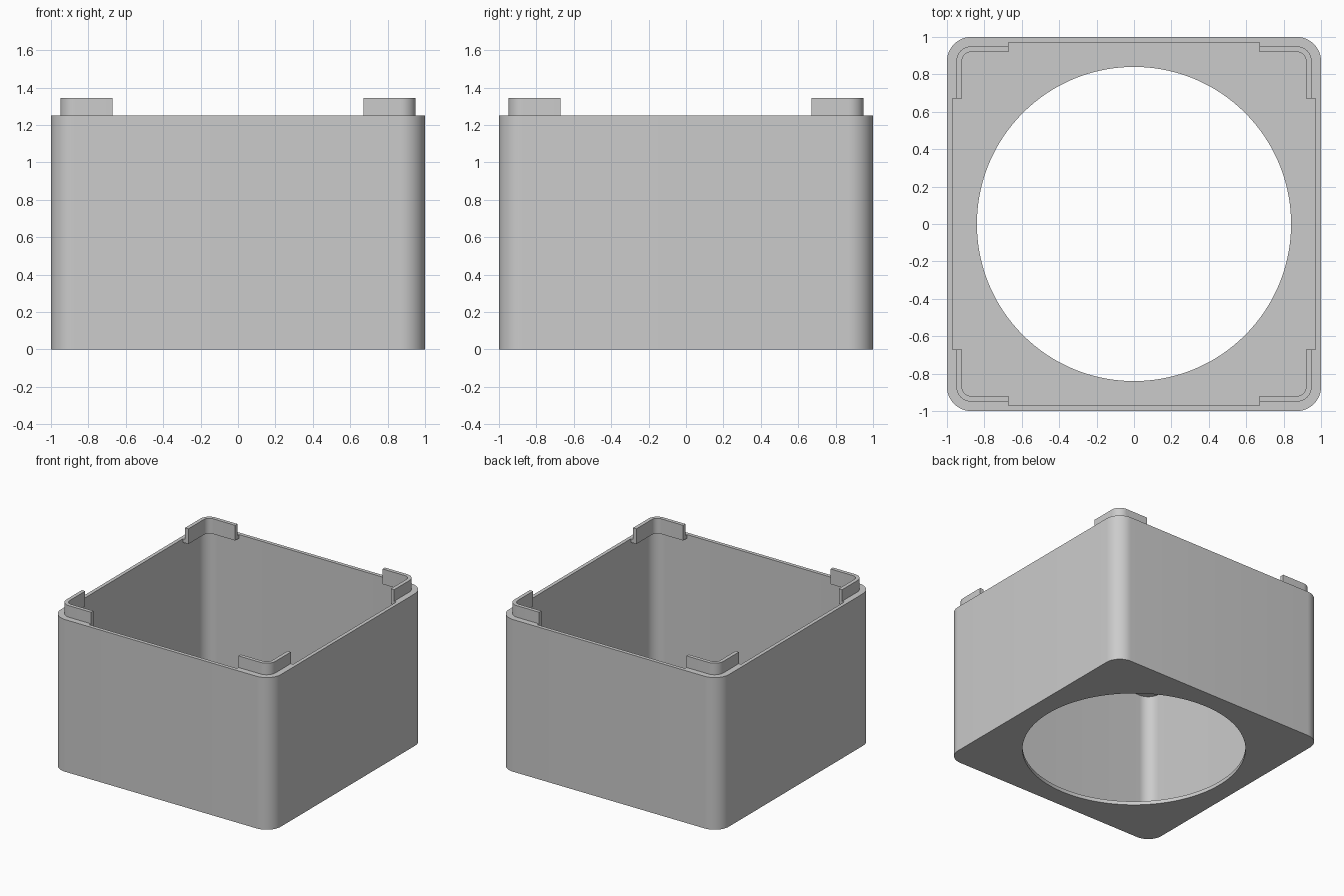
import bpy, bmesh, math

cube = bpy.data.objects.get("Cube")
if cube:
    bpy.data.objects.remove(cube)

HALF, WALL, CENTRE = 1.0, 0.03, 0.87     # CENTRE: shared centre of all corner arcs
HEIGHT, TOP, HOLE = 1.25, 1.345, 0.84
TAB_START, STEPS = 0.67, 12

grey = bpy.data.materials.new("plain grey")
grey.use_nodes = True
grey.diffuse_color = (0.6, 0.6, 0.6, 1)
grey.node_tree.nodes["Principled BSDF"].inputs["Base Color"].default_value = (0.6, 0.6, 0.6, 1)


def corner_arc(d, quarter=0):
    """Rounded corner of a square with half width d, turned by quarter turns."""
    turn = quarter * math.pi / 2
    pts = []
    for i in range(STEPS + 1):
        a = i / STEPS * math.pi / 2
        x, y = CENTRE + (d - CENTRE) * math.cos(a), CENTRE + (d - CENTRE) * math.sin(a)
        pts.append((x * math.cos(turn) - y * math.sin(turn),
                    x * math.sin(turn) + y * math.cos(turn)))
    return pts


def rounded_square(d):
    return [p for q in range(4) for p in corner_arc(d, q)]


def circle(r, n=128):
    return [(r * math.cos(2 * math.pi * i / n), r * math.sin(2 * math.pi * i / n)) for i in range(n)]


def ring(bm, pts, z):
    verts = [bm.verts.new((x, y, z)) for x, y in pts]
    edges = [bm.edges.new((v, verts[i - 1])) for i, v in enumerate(verts)]
    return verts, edges


def bridge(bm, a, b):
    for i in range(len(a)):
        bm.faces.new((a[i - 1], a[i], b[i], b[i - 1]))


def finish(bm, name):
    bmesh.ops.recalc_face_normals(bm, faces=bm.faces)
    mesh = bpy.data.meshes.new(name)
    bm.to_mesh(mesh)
    bm.free()
    mesh.materials.append(grey)
    obj = bpy.data.objects.new(name, mesh)
    bpy.context.collection.objects.link(obj)
    bpy.ops.object.select_all(action='DESELECT')
    obj.select_set(True)
    bpy.context.view_layer.objects.active = obj
    bpy.ops.object.shade_smooth_by_angle(angle=math.radians(30))
    return obj


# Open box with a round opening in its floor
bm = bmesh.new()
outer, inner = rounded_square(HALF), rounded_square(HALF - WALL)
out_low, out_low_e = ring(bm, outer, 0)
out_high, _ = ring(bm, outer, HEIGHT)
in_high, _ = ring(bm, inner, HEIGHT)
in_low, in_low_e = ring(bm, inner, WALL)
hole_low, hole_low_e = ring(bm, circle(HOLE), 0)
hole_high, hole_high_e = ring(bm, circle(HOLE), WALL)
bridge(bm, out_low, out_high)
bridge(bm, out_high, in_high)
bridge(bm, in_high, in_low)
bridge(bm, hole_low, hole_high)
for edges in (out_low_e + hole_low_e, in_low_e + hole_high_e):
    bmesh.ops.triangle_fill(bm, use_beauty=True, use_dissolve=False, edges=edges)
finish(bm, "box_shell")

# Stepped corner tabs, joined to the inner wall just under the rim
section = [(0.92, HEIGHT - WALL), (0.97, HEIGHT - WALL), (0.97, HEIGHT),
           (0.95, HEIGHT), (0.95, TOP), (0.92, TOP)]
for name, sx, sy in (("back_left", 1, 1), ("back_right", -1, 1),
                     ("front_left", 1, -1), ("front_right", -1, -1)):
    bm = bmesh.new()
    rails = []
    for d, z in section:
        path = [(d, TAB_START)] + corner_arc(d) + [(TAB_START, d)]
        rails.append([bm.verts.new((x * sx, y * sy, z)) for x, y in path])
    for i, rail in enumerate(rails):
        last = rails[i - 1]
        for j in range(len(rail) - 1):
            bm.faces.new((last[j], last[j + 1], rail[j + 1], rail[j]))
    for end in (0, -1):
        bm.faces.new([rail[end] for rail in rails])
    finish(bm, name + "_corner_tab")
